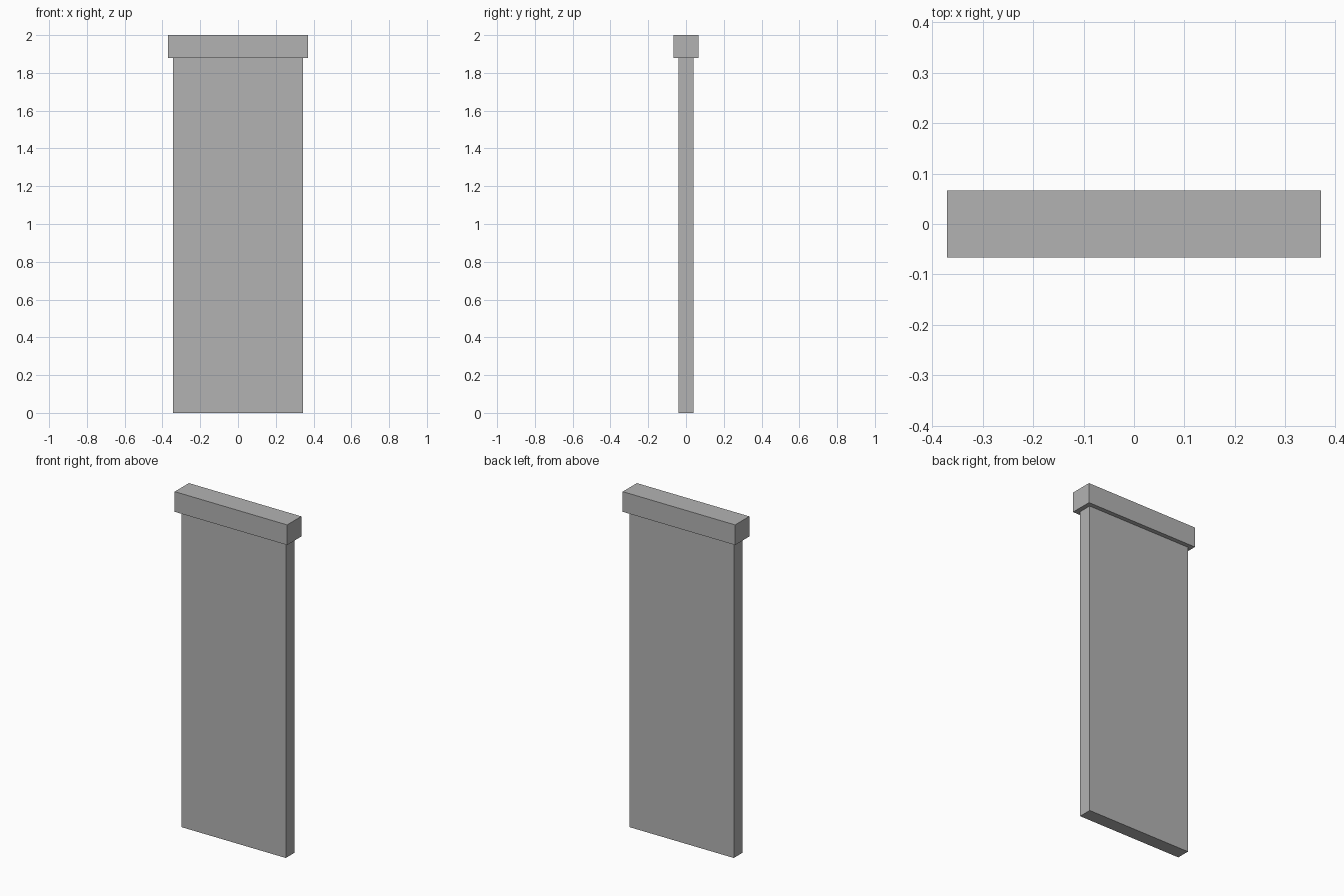
import bpy

cube = bpy.data.objects.get("Cube")
if cube:
    bpy.data.objects.remove(cube, do_unlink=True)

# Single grey material
grey = bpy.data.materials.new("plain_grey")
grey.use_nodes = True
colour = (0.45, 0.45, 0.45, 1)
grey.diffuse_color = colour
grey.node_tree.nodes["Principled BSDF"].inputs["Base Color"].default_value = colour


def box(name, width, depth, bottom, top):
    """Centred box between two heights."""
    bpy.ops.mesh.primitive_cube_add(size=1, location=(0, 0, (bottom + top) / 2))
    obj = bpy.context.object
    obj.name = name
    obj.scale = (width, depth, top - bottom)
    bpy.ops.object.transform_apply(location=False, rotation=False, scale=True)
    obj.data.materials.append(grey)
    return obj


# Tall thin slab, and the wider cap resting on it
box("panel", 0.686, 0.08, 0, 1.88)
box("top_cap", 0.74, 0.133, 1.88, 2)
